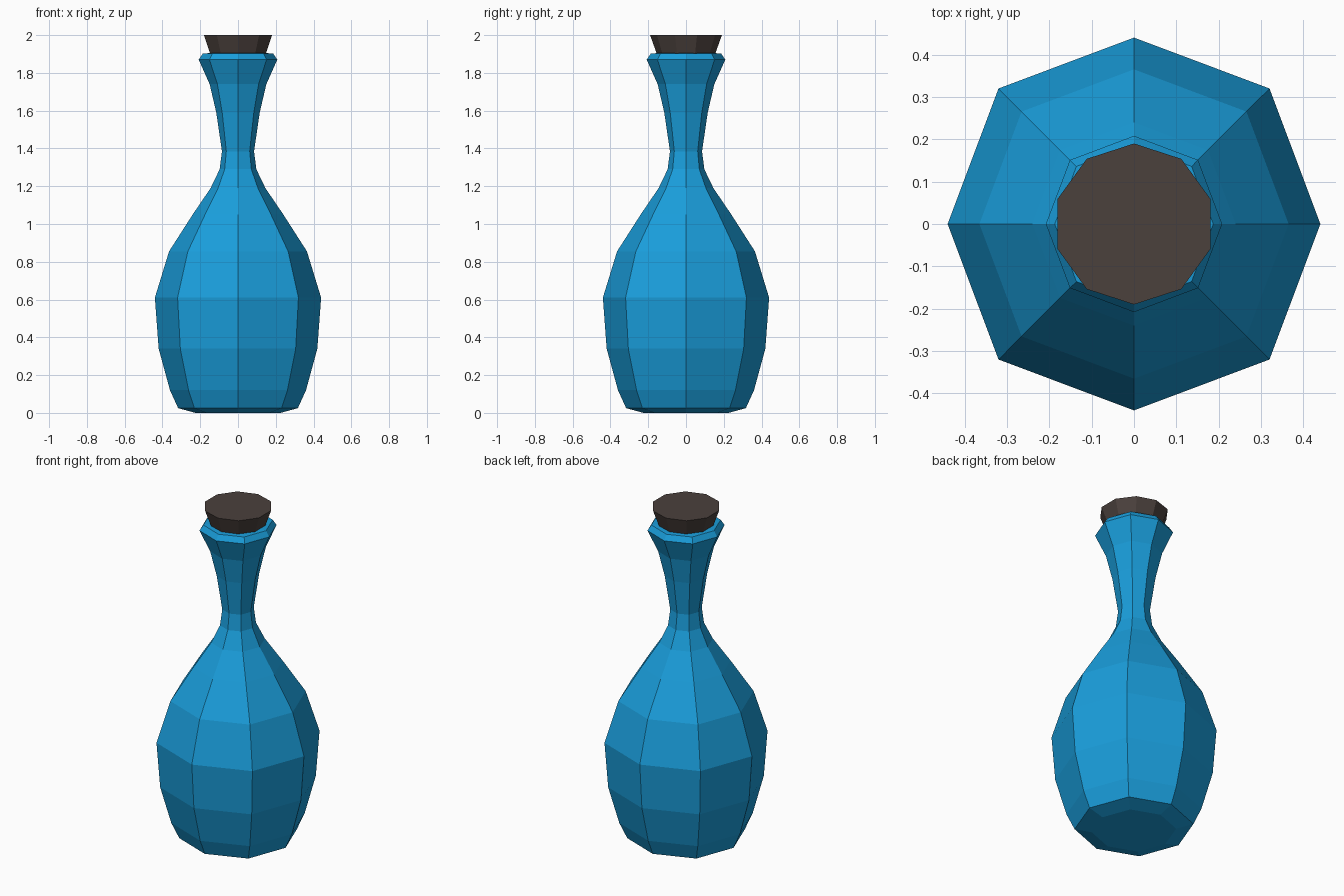
import bpy, bmesh
from math import cos, sin, pi

if "Cube" in bpy.data.objects:
    bpy.data.objects.remove(bpy.data.objects["Cube"])


def material(name, rgb):
    m = bpy.data.materials.new(name)
    m.diffuse_color = (*rgb, 1)
    m.use_nodes = True
    m.node_tree.nodes["Principled BSDF"].inputs["Base Color"].default_value = m.diffuse_color
    return m


def lathe(name, profile, directions, mat):
    """Stack scaled rings of (radius, z) and cap both ends."""
    bm = bmesh.new()
    rings = [[bm.verts.new((r * x, r * y, z)) for x, y in directions] for r, z in profile]
    n = len(directions)
    for a, b in zip(rings, rings[1:]):
        for i in range(n):
            j = (i + 1) % n
            bm.faces.new((a[i], a[j], b[j], b[i]))
    bm.faces.new(rings[0][::-1])
    bm.faces.new(rings[-1])
    bmesh.ops.recalc_face_normals(bm, faces=bm.faces)
    me = bpy.data.meshes.new(name)
    bm.to_mesh(me)
    bm.free()
    me.materials.append(mat)
    ob = bpy.data.objects.new(name, me)
    bpy.context.collection.objects.link(ob)
    return ob


# Eight-sided bottle, corners slightly wider on the diagonals
octagon = [(cos(i * pi / 4) * (1.028 if i % 2 else 1),
            sin(i * pi / 4) * (1.028 if i % 2 else 1)) for i in range(8)]
bottle_profile = [
    (0.225, 0.0), (0.317, 0.025), (0.36, 0.12), (0.42, 0.34), (0.44, 0.61),
    (0.365, 0.855), (0.24, 1.05), (0.145, 1.19), (0.097, 1.29), (0.085, 1.385),
    (0.115, 1.59), (0.15, 1.74), (0.208, 1.87), (0.187, 1.902),
    (0.15, 1.905), (0.13, 1.88),
]
lathe("bottle", bottle_profile, octagon, material("blue_glass", (0.01, 0.34, 0.71)))

# Ten-sided tapered stopper with its lower end inside the mouth
decagon = [(cos(pi / 2 + i * pi / 5), sin(pi / 2 + i * pi / 5)) for i in range(10)]
lathe("stopper", [(0.14, 1.86), (0.19, 2.0)], decagon,
      material("dark_cork", (0.07, 0.052, 0.046)))
